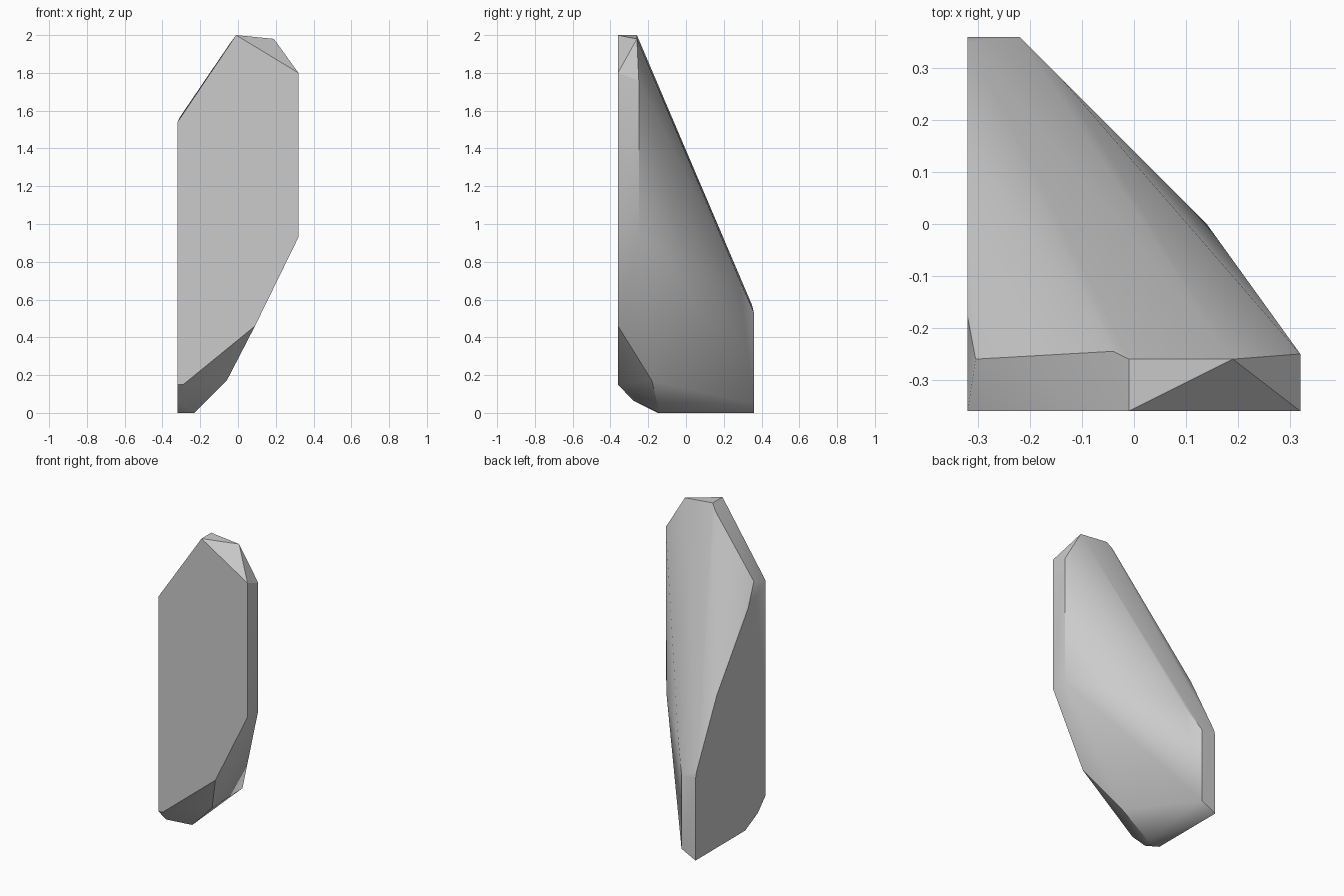
import bpy
import bmesh
import math

default_cube = bpy.data.objects.get("Cube")
if default_cube:
    bpy.data.objects.remove(default_cube, do_unlink=True)

FRONT = -0.36   # plane of the broad flat front facet
SIDE = -0.32    # plane of the flat side facet


def make_material(name, colour):
    material = bpy.data.materials.new(name)
    material.use_nodes = True
    material.diffuse_color = colour
    material.node_tree.nodes["Principled BSDF"].inputs["Base Color"].default_value = colour
    return material


def hull_object(name, points, material):
    """Wrap corner points in a convex shell and merge its coplanar triangles."""
    mesh = bpy.data.meshes.new(name)
    bm = bmesh.new()
    for point in points:
        bm.verts.new(point)
    hull = bmesh.ops.convex_hull(bm, input=bm.verts[:])
    loose = {v for v in hull["geom_interior"] + hull["geom_unused"]
             if isinstance(v, bmesh.types.BMVert)}
    bmesh.ops.delete(bm, geom=list(loose), context="VERTS")
    bmesh.ops.dissolve_limit(bm, angle_limit=math.radians(0.5),
                             verts=bm.verts[:], edges=bm.edges[:])
    bmesh.ops.recalc_face_normals(bm, faces=bm.faces[:])
    bm.to_mesh(mesh)
    bm.free()
    mesh.materials.append(material)
    obj = bpy.data.objects.new(name, mesh)
    bpy.context.collection.objects.link(obj)
    return obj


# Outline of the front facet (x, z)
front_outline = [(SIDE, 1.54), (-0.01, 2), (0.32, 1.8), (0.32, 0.93),
                 (0.09, 0.46), (-0.29, 0.15), (SIDE, 0.15)]

# Outline of the flat side facet (y, z)
side_outline = [(-0.18, 1.43), (0.14, 0.99), (0.35, 0.57), (0.36, 0.53),
                (0.36, 0), (-0.15, 0), (-0.28, 0.065)]

# Chipped corners along the top, the narrow right edge, the back and the base
top_corners = [(-0.305, -0.26, 1.57), (-0.04, -0.245, 1.96),
               (-0.01, -0.26, 2), (0.19, -0.26, 1.98)]
edge_corners = [(0.32, -0.25, 1.76), (0.32, -0.25, 0.93)]
back_corners = [(0.14, 0, 0.82), (-0.14, 0.28, 0.71),
                (-0.22, 0.36, 0.53), (-0.22, 0.36, 0.05)]
base_corners = [(-0.06, -0.18, 0.17), (-0.23, -0.14, 0)]

corners = [(x, FRONT, z) for x, z in front_outline]
corners += [(SIDE, y, z) for y, z in side_outline]
corners += top_corners + edge_corners + back_corners + base_corners

# Rock shard
stone = make_material("pale grey stone", (0.6, 0.6, 0.6, 1))
shard = hull_object("rock_shard", corners, stone)

# Soft rounded back with crisp edges around the flat facets
bpy.ops.object.select_all(action="DESELECT")
shard.select_set(True)
bpy.context.view_layer.objects.active = shard
bpy.ops.object.shade_smooth_by_angle(angle=math.radians(30))
